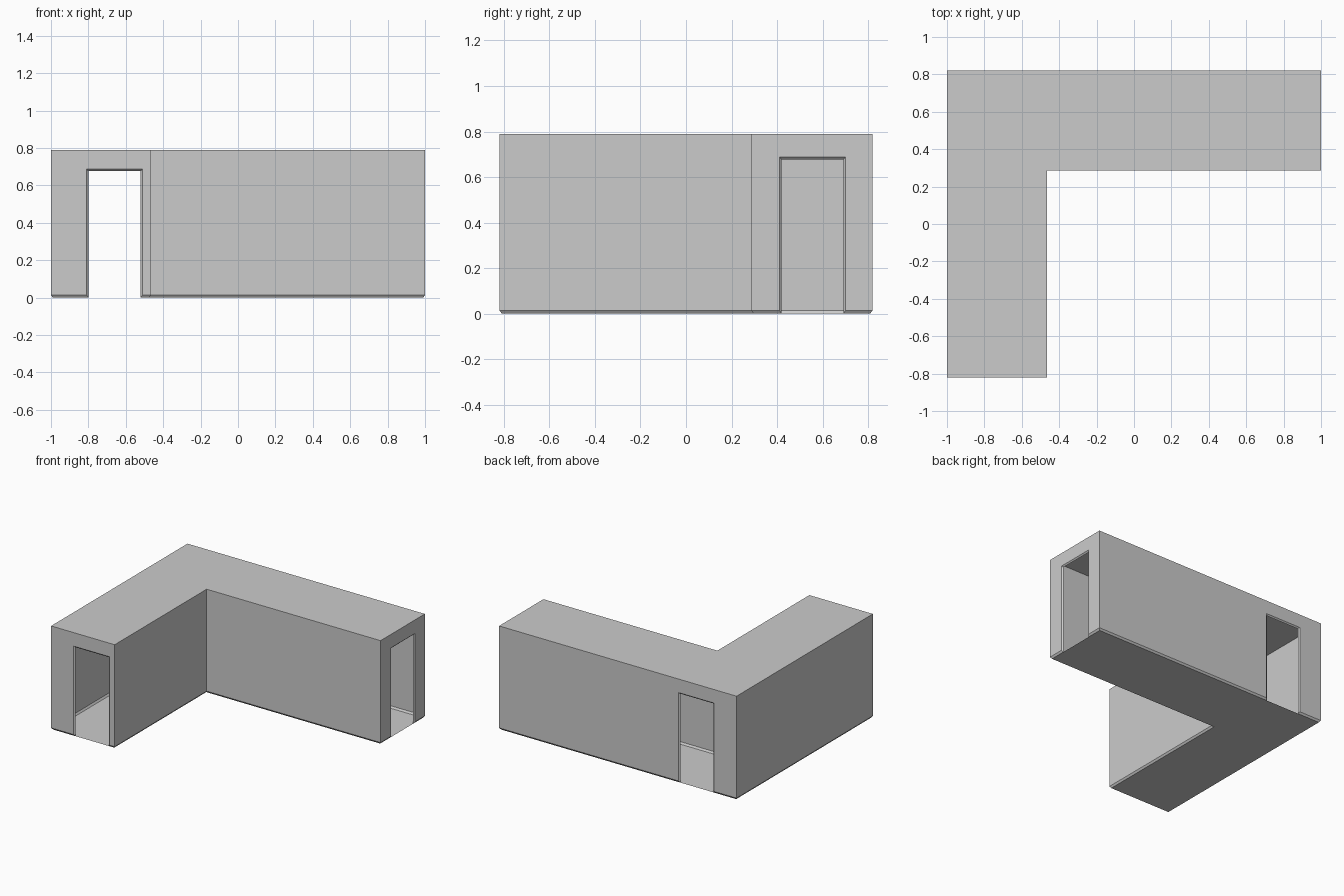
import bpy, bmesh
from mathutils import Vector

if "Cube" in bpy.data.objects:
    bpy.data.objects.remove(bpy.data.objects["Cube"])

H = 0.79       # roof height
DOOR = 0.687   # door opening height
B = 0.014      # height of the bottom chamfer
E = 0.01       # depth of the chamfer around floor and doorways

# L-shaped outline, counter-clockwise; doors as (start, end) along an edge
plan = [Vector(p) for p in ((-1, -0.82), (-0.465, -0.82), (-0.465, 0.287),
                            (1, 0.287), (1, 0.82), (-1, 0.82))]
doors = {0: (0.19, 0.49), 3: (0.123, 0.415), 4: (1.51, 1.81)}
N = len(plan)


def direction(i):
    return (plan[(i + 1) % N] - plan[i % N]).normalized()


def inward(i):
    d = direction(i)
    return Vector((-d.y, d.x))


inner = [plan[i] + E * (inward(i) + inward(i - 1)) for i in range(N)]


def make(name, faces):
    bm = bmesh.new()
    for f in faces:
        bm.faces.new([bm.verts.new(p) for p in f])
    bmesh.ops.remove_doubles(bm, verts=bm.verts, dist=1e-4)
    me = bpy.data.meshes.new(name)
    bm.to_mesh(me)
    bm.free()
    ob = bpy.data.objects.new(name, me)
    bpy.context.collection.objects.link(ob)
    return ob


def wall(i):
    """Wall panel with an optional doorway and its chamfered lower border."""
    p, q, d = plan[i], plan[(i + 1) % N], direction(i)

    def at(s, z, depth=0):
        return (*(p + d * s + inward(i) * depth), z)

    outer = [(*p, B)]
    inset = [(*inner[i], 0)]
    if i in doors:
        a, c = doors[i]
        outer += [at(a, B), at(a, DOOR), at(c, DOOR), at(c, B)]
        inset += [at(a + E, 0, E), at(a + E, DOOR - E, E),
                  at(c - E, DOOR - E, E), at(c - E, 0, E)]
    outer.append((*q, B))
    inset.append((*inner[(i + 1) % N], 0))
    # panel face split into left, lintel and right pieces around the door
    tops = [(*o[:2], H) for o in outer]
    faces = [(outer[k], outer[k + 1], tops[k + 1], tops[k])
             for k in range(0, len(outer) - 1, 2 if i in doors else 1)
             if k != 2]
    if i in doors:
        faces.append((outer[2], outer[3], tops[3], tops[2]))
    # chamfer along the bottom and around the doorway
    faces += [(inset[k], inset[k + 1], outer[k + 1], outer[k])
              for k in range(len(outer) - 1)]
    return faces


# Walls, floor and roof of the hollow corridor
make("walls", [f for i in range(N) for f in wall(i)])
make("floor", [[(*p, 0) for p in reversed(inner)]])
make("roof", [[(*p, H) for p in plan]])
